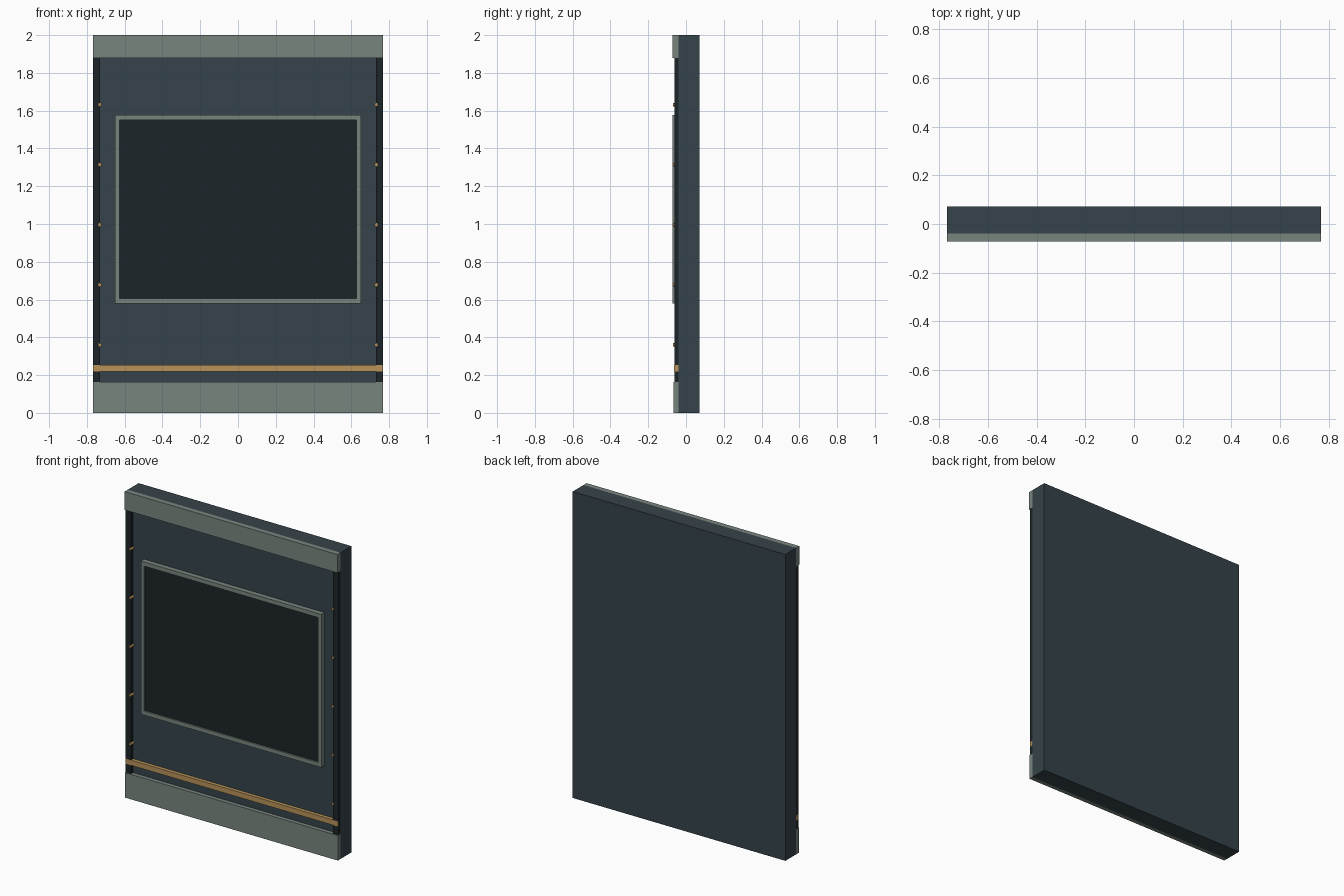
import bpy, bmesh, math
from mathutils import Matrix

if "Cube" in bpy.data.objects:
    bpy.data.objects.remove(bpy.data.objects["Cube"])


def material(name, rgb):
    m = bpy.data.materials.new(name)
    m.diffuse_color = (*rgb, 1)
    m.use_nodes = True
    m.node_tree.nodes["Principled BSDF"].inputs["Base Color"].default_value = m.diffuse_color
    return m


SLATE = material("slate", (0.036, 0.056, 0.067))
SAGE = material("sage", (0.19, 0.235, 0.21))
DARK = material("dark", (0.012, 0.018, 0.021))
BRASS = material("brass", (0.48, 0.29, 0.10))


def finish(name, bm, mat):
    me = bpy.data.meshes.new(name)
    bm.to_mesh(me)
    bm.free()
    me.materials.append(mat)
    ob = bpy.data.objects.new(name, me)
    bpy.context.collection.objects.link(ob)
    return ob


def box(name, x, y, z, mat):
    bm = bmesh.new()
    size = [b - a for a, b in (x, y, z)]
    mid = [(a + b) / 2 for a, b in (x, y, z)]
    bmesh.ops.create_cube(bm, size=1, matrix=Matrix.Translation(mid) @ Matrix.Diagonal((*size, 1)))
    return finish(name, bm, mat)


W, FRONT, BACK = 0.768, -0.040, 0.072

# Main slab and horizontal trims
box("wall_panel", (-W, W), (FRONT, BACK), (0, 2), SLATE)
box("top_trim", (-W, W), (-0.072, FRONT), (1.88, 2), SAGE)
box("base_trim", (-W, W), (-0.067, FRONT), (0, 0.163), SAGE)
box("brass_strip", (-W, W), (-0.0635, FRONT), (0.22, 0.254), BRASS)

# Recessed display panel
box("display_panel", (-0.635, 0.635), (-0.063, FRONT), (0.595, 1.56), DARK)

# Picture frame: inner and outer rectangles bridged into a closed ring
bm = bmesh.new()
rings = []
for hx, z0, z1 in ((0.652, 0.578, 1.578), (0.627, 0.605, 1.551)):
    for y in (-0.072, FRONT):
        rings.append([bm.verts.new((x, y, z)) for x, z in ((-hx, z0), (hx, z0), (hx, z1), (-hx, z1))])
of, ob_, nf, nb = rings
for a, b in ((of, nf), (nf, nb), (nb, ob_), (ob_, of)):
    for i in range(4):
        j = (i + 1) % 4
        bm.faces.new((a[i], a[j], b[j], b[i]))
bmesh.ops.recalc_face_normals(bm, faces=bm.faces)
finish("display_frame", bm, SAGE)

# Side rails with brass studs
for side, s in (("left", -1), ("right", 1)):
    box("side_rail_" + side, sorted((s * 0.73, s * W)), (-0.062, FRONT), (0.163, 1.88), DARK)
    for k in range(5):
        bm = bmesh.new()
        loc = Matrix.Translation((s * 0.731, -0.0545, 0.36 + k * 0.318))
        bmesh.ops.create_cone(bm, cap_ends=True, segments=12, radius1=0.009, radius2=0.009,
                              depth=0.029, matrix=loc @ Matrix.Rotation(math.pi / 2, 4, 'X'))
        finish(f"stud_{side}_{k + 1}", bm, BRASS)
